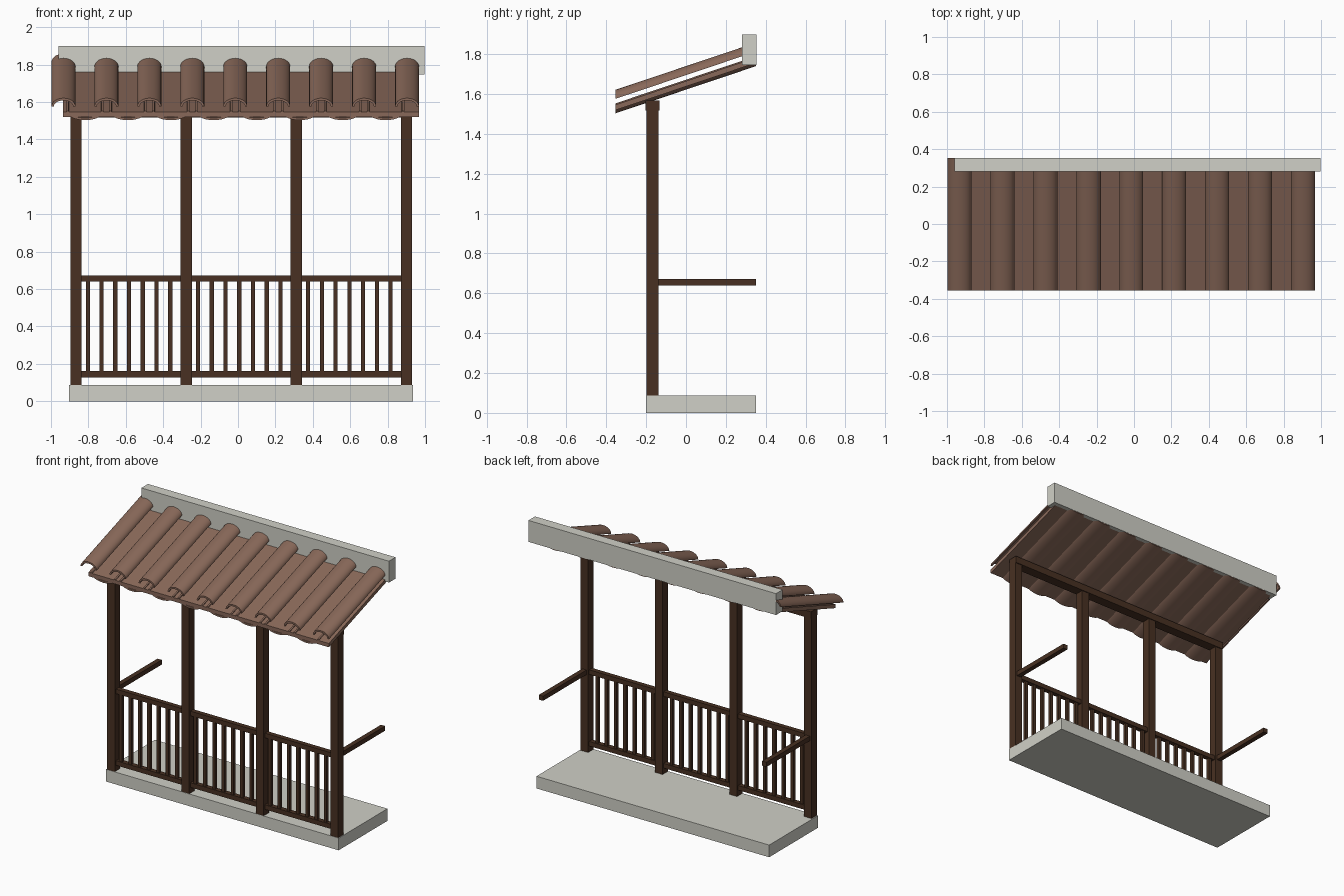
import bpy, math

if "Cube" in bpy.data.objects:
    bpy.data.objects.remove(bpy.data.objects["Cube"])

SLOPE = 0.336
Y0, Y1 = -0.355, 0.352      # eave and top of the roof


def material(name, rgb):
    m = bpy.data.materials.new(name)
    m.diffuse_color = (*rgb, 1)
    m.use_nodes = True
    m.node_tree.nodes["Principled BSDF"].inputs["Base Color"].default_value = m.diffuse_color
    return m


WOOD = material("dark_wood", (0.065, 0.030, 0.016))
CLAY = material("clay", (0.25, 0.14, 0.10))
STONE = material("pale_stone", (0.63, 0.63, 0.57))


def add_mesh(name, verts, faces, mat):
    me = bpy.data.meshes.new(name)
    me.from_pydata(verts, [], faces)
    me.materials.append(mat)
    ob = bpy.data.objects.new(name, me)
    bpy.context.collection.objects.link(ob)
    return ob


def box(name, x, y, z, mat):
    verts = [(a, b, c) for a in x for b in y for c in z]
    faces = [(0, 1, 3, 2), (4, 6, 7, 5), (0, 4, 5, 1),
             (2, 3, 7, 6), (0, 2, 6, 4), (1, 5, 7, 3)]
    return add_mesh(name, verts, faces, mat)


def sloped_strip(name, upper, lower, mat):
    """Band between two (x, z) curves, sheared up the roof slope."""
    n = len(upper)
    verts = []
    for y in (Y0, Y1):
        dz = SLOPE * (y - Y0)
        verts += [(x, y, z + dz) for x, z in upper + lower]
    m = 2 * n
    faces = []
    for i in range(n - 1):
        faces += [(i, m + i, m + i + 1, i + 1),                      # top
                  (n + i, n + i + 1, m + n + i + 1, m + n + i),      # underside
                  (i, i + 1, n + i + 1, n + i),                      # eave end
                  (m + i, m + n + i, m + n + i + 1, m + i + 1)]      # high end
    faces += [(0, n, m + n, m), (n - 1, m + n - 1, m + m - 1, m - 1 + 0)]
    ob = add_mesh(name, verts, faces, mat)
    bpy.ops.object.select_all(action='DESELECT')
    ob.select_set(True)
    bpy.context.view_layer.objects.active = ob
    bpy.ops.object.shade_smooth_by_angle(angle=math.radians(35))
    return ob


def arc(cx, cz, rx, rz, n=14):
    return [(cx - rx * math.cos(math.pi * i / n),
             cz + rz * math.sin(math.pi * i / n)) for i in range(n + 1)]


# Base slab and ridge beam
box("base_slab", (-0.904, 0.936), (-0.2, 0.352), (0, 0.087), STONE)
box("ridge_beam", (-0.96, 0.998), (0.28, 0.354), (1.747, 1.90), STONE)

# Posts and the beam they carry
posts = [-0.866 + 0.589 * i for i in range(4)]
for x in posts:
    box("post", (x - 0.03, x + 0.03), (-0.198, -0.138), (0.087, 1.56), WOOD)
box("eave_beam", (-0.896, 0.931), (-0.203, -0.132), (1.518, 1.567), WOOD)

# Front railing, bay by bay
for a, b in zip(posts, posts[1:]):
    span = (a + 0.03, b - 0.03)
    box("top_rail", span, (-0.185, -0.151), (0.64, 0.673), WOOD)
    box("bottom_rail", span, (-0.185, -0.151), (0.128, 0.161), WOOD)
    for i in range(7):
        x = a + 0.063 + 0.0735 * i
        box("baluster", (x - 0.011, x + 0.011), (-0.179, -0.157), (0.161, 0.64), WOOD)

# Side rails
for x in (posts[0], posts[-1]):
    box("side_rail", (x - 0.017, x + 0.017), (-0.138, 0.352), (0.64, 0.673), WOOD)

# Roof sheet with pan tiles bulging below and cover tiles above
sloped_strip("roof_sheet", [(-0.935, 1.546), (0.967, 1.546)],
             [(-0.935, 1.519), (0.967, 1.519)], CLAY)
for i in range(8):
    cx = -0.818 + 0.2296 * i
    sloped_strip("pan_tile", arc(cx, 1.553, 0.088, -0.038),
                 arc(cx, 1.553, 0.1, -0.05), CLAY)
for i in range(9):
    cx = -0.933 + 0.2296 * i
    sloped_strip("cover_tile", arc(cx, 1.576, 0.064, 0.045),
                 arc(cx, 1.576, 0.052, 0.033), CLAY)
